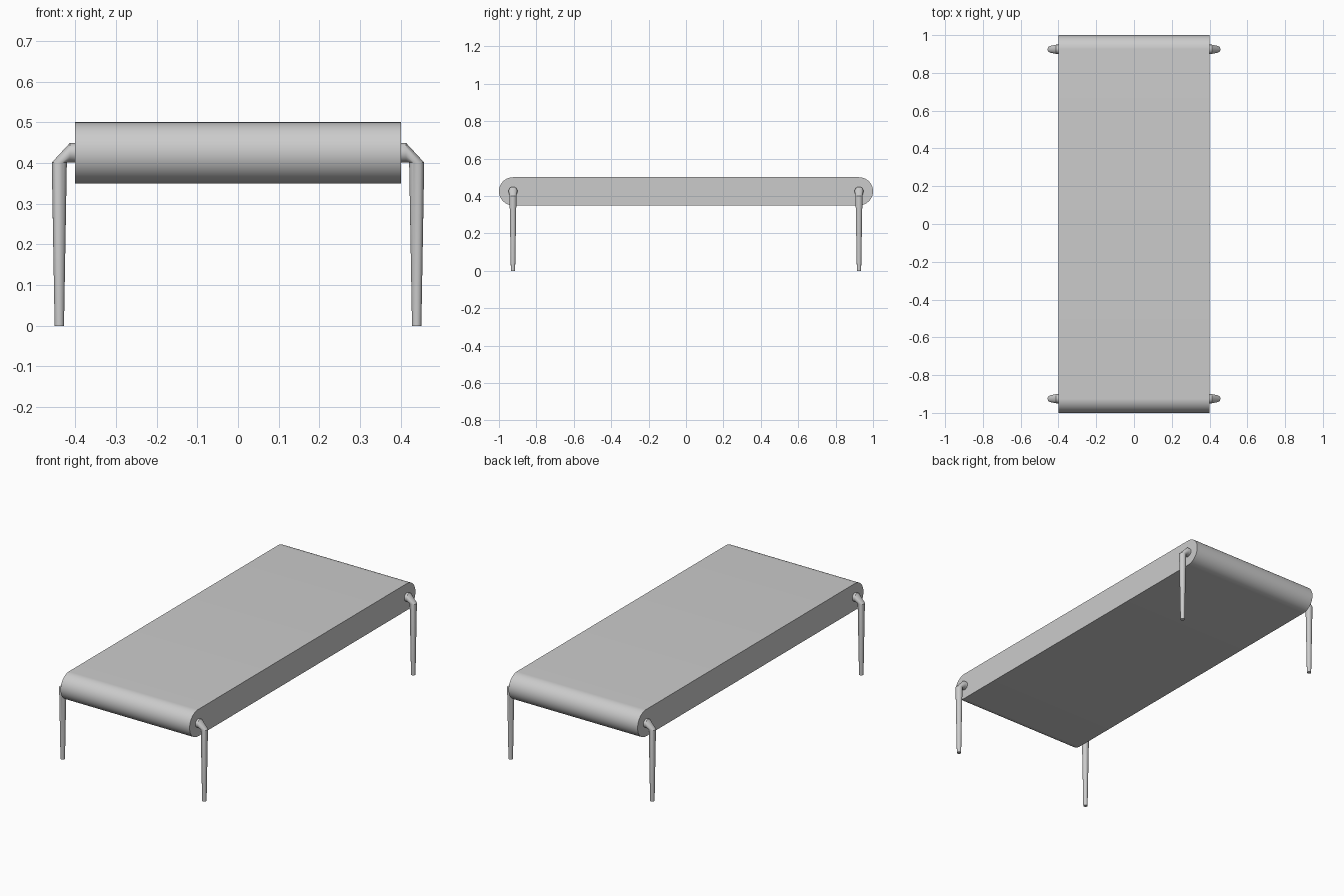
import bpy, bmesh
from math import sin, cos, pi, radians

if "Cube" in bpy.data.objects:
    bpy.data.objects.remove(bpy.data.objects["Cube"])


def loft(name, rings):
    """Skin a list of equal-length point rings and cap both ends."""
    bm = bmesh.new()
    loops = [[bm.verts.new(p) for p in ring] for ring in rings]
    n = len(loops[0])
    for a, b in zip(loops, loops[1:]):
        for i in range(n):
            j = (i + 1) % n
            bm.faces.new((a[i], a[j], b[j], b[i]))
    bm.faces.new(loops[0])
    bm.faces.new(loops[-1])
    bmesh.ops.recalc_face_normals(bm, faces=bm.faces[:])
    mesh = bpy.data.meshes.new(name)
    bm.to_mesh(mesh)
    bm.free()
    obj = bpy.data.objects.new(name, mesh)
    bpy.context.collection.objects.link(obj)
    bpy.ops.object.select_all(action='DESELECT')
    obj.select_set(True)
    bpy.context.view_layer.objects.active = obj
    bpy.ops.object.shade_smooth_by_angle(angle=radians(30))
    return obj


# Bench slab: stadium profile extruded across x
HALF_W, END_Y, MID_Z, R, SEG = 0.40, 0.925, 0.425, 0.075, 32
profile = []
for side in (1, -1):
    for i in range(SEG + 1):
        a = pi / 2 - pi * i / SEG
        profile.append((side * (END_Y + R * cos(a)), MID_Z + side * R * sin(a)))
loft("bench_slab", [[(x, y, z) for y, z in profile] for x in (-HALF_W, HALF_W)])

# Leg: short side stub, mitred elbow, tapered post
N = 32
angles = [2 * pi * i / N for i in range(N)]


def stub_ring(x, r):
    return [(x, END_Y + r * sin(a), MID_Z + r * cos(a)) for a in angles]


def post_ring(z, r):
    return [(0.439 + r * cos(a), END_Y + r * sin(a), z) for a in angles]


leg = loft("legs", [stub_ring(0.395, 0.024), stub_ring(0.413, 0.024),
                    post_ring(0.401, 0.0185), post_ring(0.0, 0.0115)])

# Repeat the leg at all four corners
mirror = leg.modifiers.new("corners", 'MIRROR')
mirror.use_axis = (True, True, False)
mirror.use_mirror_merge = False
